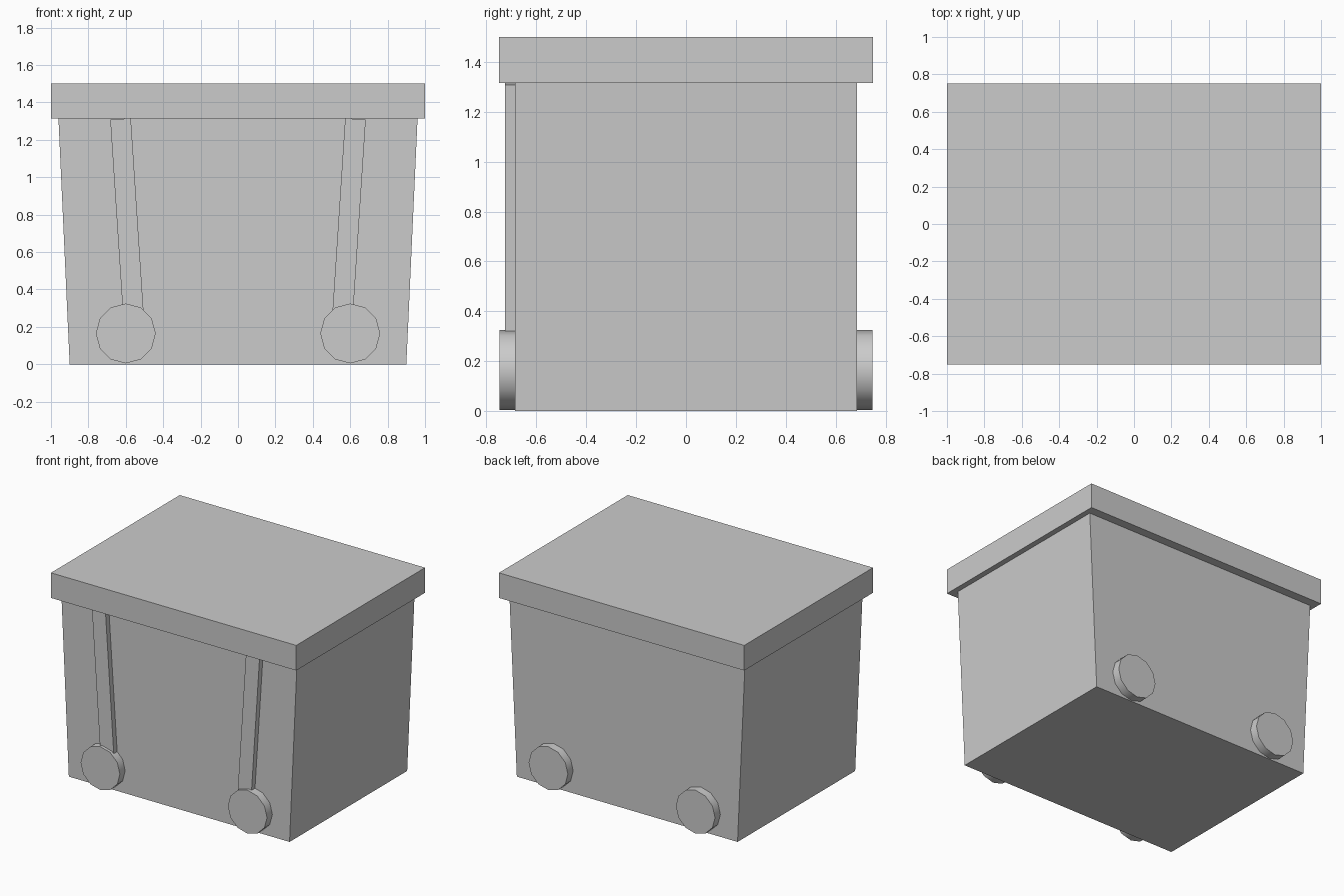
import bpy, bmesh, math

if "Cube" in bpy.data.objects:
    bpy.data.objects.remove(bpy.data.objects["Cube"])


def prism(name, profile, y0, y1):
    """Extrude a closed (x, z) profile along y."""
    bm = bmesh.new()
    face = bm.faces.new([bm.verts.new((x, y0, z)) for x, z in profile])
    ext = bmesh.ops.extrude_face_region(bm, geom=[face])
    moved = [g for g in ext["geom"] if isinstance(g, bmesh.types.BMVert)]
    bmesh.ops.translate(bm, verts=moved, vec=(0, y1 - y0, 0))
    bmesh.ops.recalc_face_normals(bm, faces=bm.faces)
    mesh = bpy.data.meshes.new(name)
    bm.to_mesh(mesh)
    bm.free()
    obj = bpy.data.objects.new(name, mesh)
    bpy.context.collection.objects.link(obj)
    return obj


def mirror(obj, y=False):
    """Mirror across x = 0, optionally also y = 0."""
    mod = obj.modifiers.new("Mirror", 'MIRROR')
    mod.use_axis = (True, y, False)
    mod.use_mirror_merge = False


# Tapered bin body
prism("bin_body", [(-0.9, 0), (0.9, 0), (0.96, 1.315), (-0.96, 1.315)], -0.685, 0.685)

# Overhanging flat lid
prism("lid", [(-1, 1.315), (1, 1.315), (1, 1.5), (-1, 1.5)], -0.75, 0.75)

# Slanted front ribs, ending behind the wheels
rib = prism("front_rib", [(0.498, 0.172), (0.608, 0.165), (0.683, 1.308), (0.573, 1.315)],
            -0.725, -0.685)
mirror(rib)

# Four twelve-sided wheels
circle = [(0.6 + 0.16 * math.cos(a), 0.165 + 0.16 * math.sin(a))
          for a in (math.tau * i / 12 for i in range(12))]
wheel = prism("wheel", circle, -0.747, -0.685)
bpy.context.view_layer.objects.active = wheel
wheel.select_set(True)
bpy.ops.object.shade_smooth_by_angle(angle=math.radians(40))
mirror(wheel, y=True)
